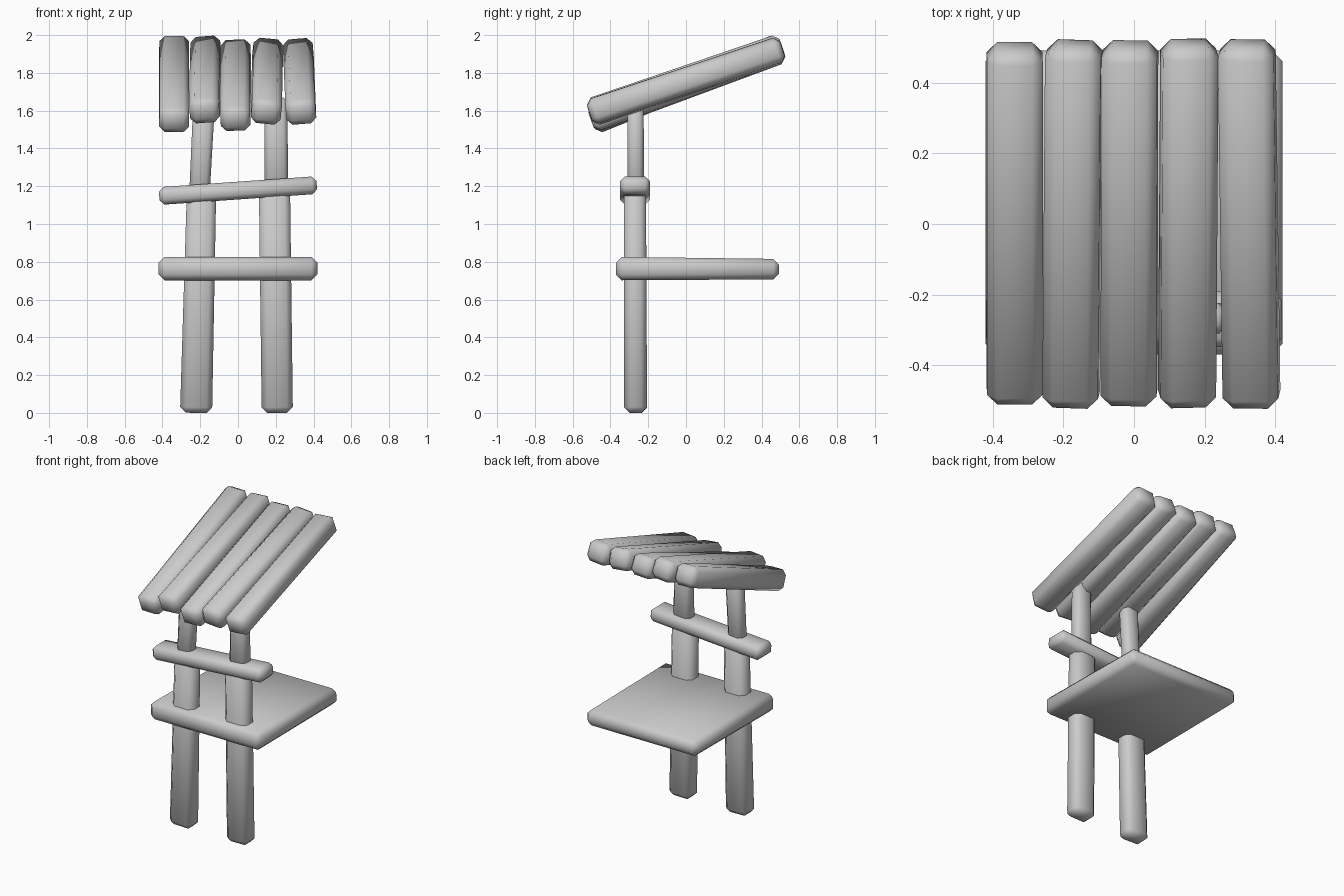
import bpy
import bmesh
import math
from mathutils import Vector

if "Cube" in bpy.data.objects:
    bpy.data.objects.remove(bpy.data.objects["Cube"])


def block(name, a, b, size_a, size_b, side, bevel=0.03):
    """Chamfered timber lofted from end a to end b; sizes are (along side, across side)."""
    a, b = Vector(a), Vector(b)
    d = (b - a).normalized()
    side = Vector(side)
    side = (side - d * side.dot(d)).normalized()
    up = d.cross(side)
    bm = bmesh.new()
    rings = []
    for p, (w, h) in ((a, size_a), (b, size_b)):
        rings.append([bm.verts.new(p + side * (sx * w / 2) + up * (sy * h / 2))
                      for sx, sy in ((-1, -1), (1, -1), (1, 1), (-1, 1))])
    lo, hi = rings
    bm.faces.new(lo[::-1])
    bm.faces.new(hi)
    for i in range(4):
        j = (i + 1) % 4
        bm.faces.new((lo[i], lo[j], hi[j], hi[i]))
    bmesh.ops.recalc_face_normals(bm, faces=bm.faces)
    bmesh.ops.bevel(bm, geom=bm.edges[:], offset=bevel, segments=1,
                    affect='EDGES', profile=0.5)
    for f in bm.faces:
        f.smooth = True
    mesh = bpy.data.meshes.new(name)
    bm.to_mesh(mesh)
    bm.free()
    obj = bpy.data.objects.new(name, mesh)
    bpy.context.collection.objects.link(obj)
    return obj


X, Y = (1, 0, 0), (0, 1, 0)

# Thick lower posts and thinner upper posts
block("left_lower_post", (-0.222, -0.267, 0), (-0.193, -0.27, 1.18),
      (0.17, 0.122), (0.155, 0.116), X)
block("right_lower_post", (0.208, -0.267, 0), (0.193, -0.27, 1.2),
      (0.165, 0.122), (0.165, 0.116), X)
block("left_upper_post", (-0.206, -0.267, 1.12), (-0.178, -0.267, 1.67),
      (0.108, 0.088), (0.115, 0.086), X, 0.022)
block("right_upper_post", (0.203, -0.267, 1.16), (0.201, -0.267, 1.67),
      (0.128, 0.088), (0.118, 0.086), X, 0.022)

# Seat board and tilted crossbar
block("seat", (0, -0.37, 0.764), (0, 0.492, 0.761), (0.84, 0.124), (0.84, 0.108), X)
block("crossbar", (-0.417, -0.27, 1.148), (0.417, -0.27, 1.206),
      (0.158, 0.094), (0.158, 0.094), Y, 0.025)

# Roof planks: front x, back x, centre y, centre z, pitch, roll
planks = [
    (-0.338, -0.338, 0.002, 1.741, 22.0, -1),
    (-0.178, -0.170, 0.000, 1.765, 18.8, 5),
    (-0.014, -0.012, 0.002, 1.735, 20.3, 3),
    (0.150, 0.157, 0.002, 1.756, 18.4, -6),
    (0.333, 0.319, 0.000, 1.755, 18.4, 5),
]
for i, (xf, xb, cy, cz, pitch, roll) in enumerate(planks):
    t, r = math.radians(pitch), math.radians(roll)
    dy, dz = 0.538 * math.cos(t), 0.538 * math.sin(t)
    block(f"roof_plank_{i + 1}", (xf, cy - dy, cz - dz), (xb, cy + dy, cz + dz),
          (0.158, 0.138), (0.158, 0.138), (math.cos(r), 0, math.sin(r)))
